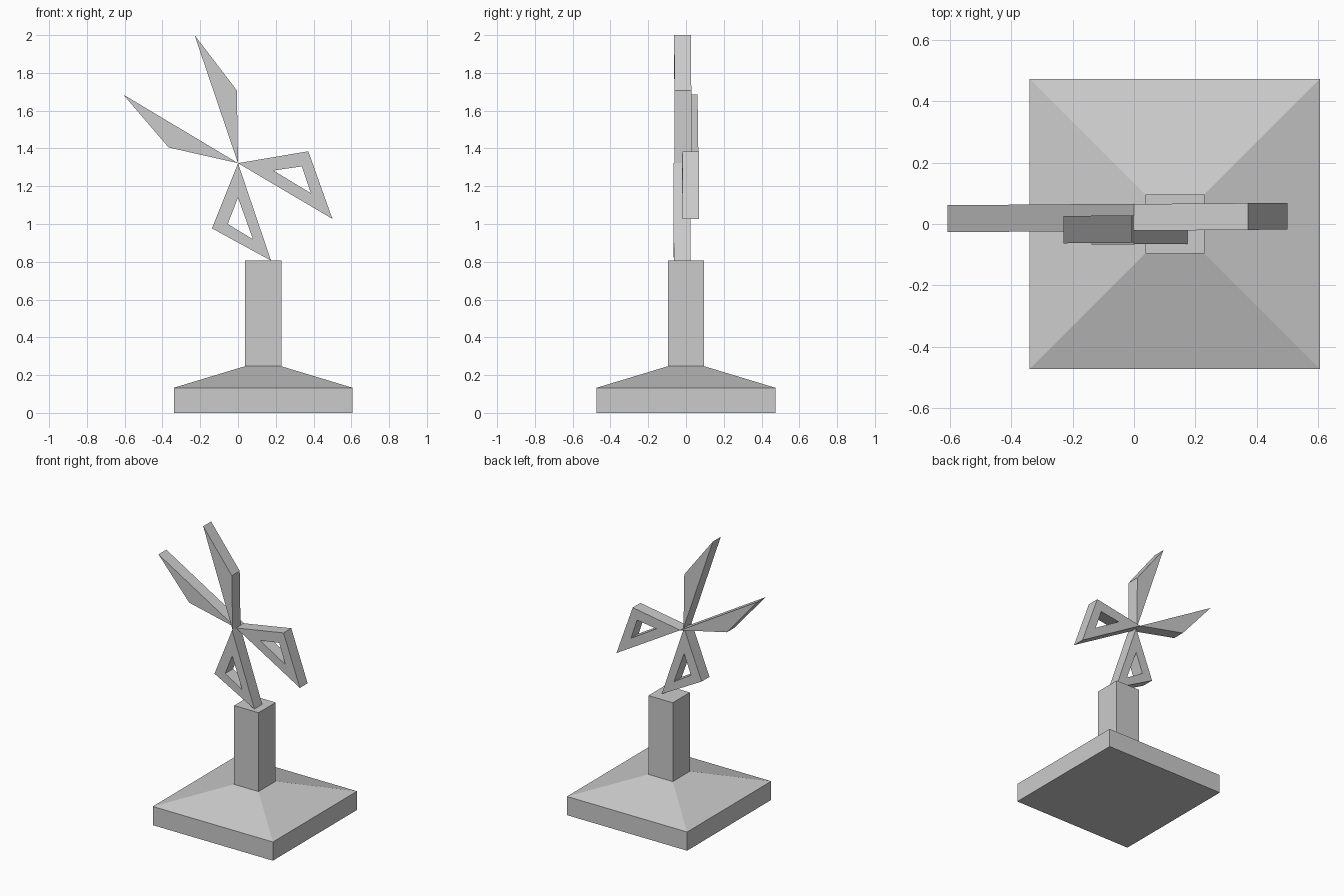
import bpy, bmesh

if "Cube" in bpy.data.objects:
    bpy.data.objects.remove(bpy.data.objects["Cube"])


def make_object(name, bm):
    bmesh.ops.recalc_face_normals(bm, faces=bm.faces)
    mesh = bpy.data.meshes.new(name)
    bm.to_mesh(mesh)
    bm.free()
    obj = bpy.data.objects.new(name, mesh)
    bpy.context.collection.objects.link(obj)
    return obj


def square_stack(name, cx, levels):
    """Closed solid lofted through square sections (half width, z)."""
    bm = bmesh.new()
    rings = [[bm.verts.new((cx + sx * h, sy * h, z))
              for sx, sy in ((-1, -1), (1, -1), (1, 1), (-1, 1))]
             for h, z in levels]
    for a, b in zip(rings, rings[1:]):
        for i in range(4):
            j = (i + 1) % 4
            bm.faces.new((a[i], a[j], b[j], b[i]))
    bm.faces.new(rings[0][::-1])
    bm.faces.new(rings[-1])
    return make_object(name, bm)


def blade(name, outer, y0, y1, hole=None):
    """Triangular plate in the xz plane, optionally with a triangular opening."""
    bm = bmesh.new()
    twist = 0.008  # the rotor is turned very slightly about z

    def ring(points, y):
        return [bm.verts.new((x, y + twist * x, z)) for x, z in points]

    def bridge(a, b):
        for i in range(3):
            j = (i + 1) % 3
            bm.faces.new((a[i], a[j], b[j], b[i]))

    front, back = ring(outer, y0), ring(outer, y1)
    bridge(front, back)
    if hole:
        hole_front, hole_back = ring(hole, y0), ring(hole, y1)
        bridge(hole_front, hole_back)
        bridge(front, hole_front)
        bridge(back, hole_back)
    else:
        bm.faces.new(front)
        bm.faces.new(back)
    return make_object(name, bm)


# Stepped plinth and column in one solid
square_stack("base_and_column", 0.133,
             [(0.473, 0), (0.473, 0.133), (0.096, 0.247), (0.096, 0.808)])

# Four blades meeting at the hub point
hub = (0, 1.322)
blade("upper_blade", [hub, (-0.23, 2.0), (-0.006, 1.707)], -0.061, 0.028)
blade("left_blade", [hub, (-0.607, 1.685), (-0.367, 1.405)], -0.022, 0.066)
blade("right_blade", [hub, (0.372, 1.385), (0.5, 1.027)], -0.022, 0.065,
      [(0.187, 1.283), (0.338, 1.305), (0.386, 1.163)])
blade("lower_blade", [hub, (-0.138, 0.977), (0.175, 0.806)], -0.066, 0.022,
      [(0.0, 1.14), (-0.054, 1.0), (0.079, 0.919)])
